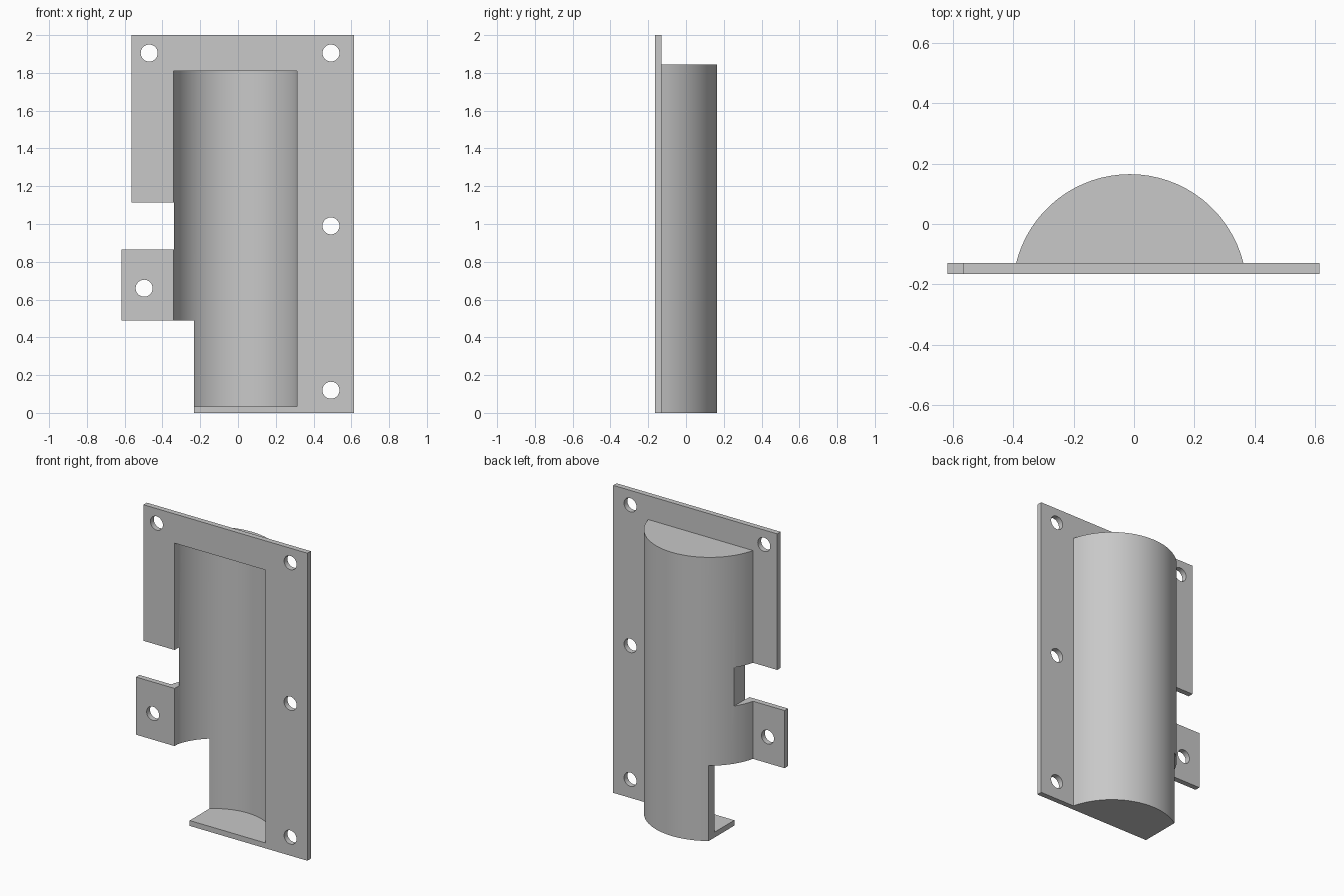
import bpy
import bmesh
from math import sin, cos, atan2, pi

if "Cube" in bpy.data.objects:
    bpy.data.objects.remove(bpy.data.objects["Cube"], do_unlink=True)

FRONT, BACK = -0.165, -0.13      # flange faces
CX, CY = -0.014, -0.223          # axis of the half-round cover
OUTER_R, INNER_R = 0.388, 0.34
WALL = 0.035

grey = bpy.data.materials.new("plain grey")
grey.use_nodes = True
grey.diffuse_color = (0.58, 0.58, 0.58, 1)
grey.node_tree.nodes["Principled BSDF"].inputs["Base Color"].default_value = (0.58, 0.58, 0.58, 1)


def prism(name, points, direction):
    """Extrude a closed outline of 3D points along a direction."""
    bm = bmesh.new()
    face = bm.faces.new([bm.verts.new(p) for p in points])
    ext = bmesh.ops.extrude_face_region(bm, geom=[face])
    moved = [g for g in ext["geom"] if isinstance(g, bmesh.types.BMVert)]
    bmesh.ops.translate(bm, verts=moved, vec=direction)
    bmesh.ops.recalc_face_normals(bm, faces=bm.faces)
    mesh = bpy.data.meshes.new(name)
    bm.to_mesh(mesh)
    bm.free()
    mesh.materials.append(grey)
    obj = bpy.data.objects.new(name, mesh)
    bpy.context.collection.objects.link(obj)
    return obj


def box(name, x0, x1, y0, y1, z0, z1):
    outline = [(x0, y0, z0), (x1, y0, z0), (x1, y1, z0), (x0, y1, z0)]
    return prism(name, outline, (0, 0, z1 - z0))


def half_round(name, radius, base_y, z0, z1, steps=32):
    """Circular segment above the flange, with straight sides down to base_y."""
    start = atan2(BACK - CY, (radius ** 2 - (BACK - CY) ** 2) ** 0.5)
    angles = [start + (pi - 2 * start) * i / steps for i in range(steps + 1)]
    arc = [(CX + radius * cos(a), CY + radius * sin(a), z0) for a in angles]
    outline = [(arc[0][0], base_y, z0)] + arc + [(arc[-1][0], base_y, z0)]
    return prism(name, outline, (0, 0, z1 - z0))


def combine(target, other, operation):
    other.hide_render = True
    mod = target.modifiers.new(operation.lower(), 'BOOLEAN')
    mod.operation, mod.solver, mod.object = operation, 'EXACT', other
    bpy.context.view_layer.objects.active = target
    bpy.ops.object.modifier_apply(modifier=mod.name)
    bpy.data.objects.remove(other, do_unlink=True)


# Flange plate with the half-round cover on its back
cover = box("mounting_cover", -0.618, 0.615, FRONT, BACK, 0, 2)
combine(cover, half_round("shell", OUTER_R, -0.15, 0, 1.845), 'UNION')

# Hollow, open to the front, closed at both ends
combine(cover, half_round("cavity", INNER_R, -0.4, WALL, 1.845 - WALL), 'DIFFERENCE')

# Side cutouts: lower corner, notch above the tab, narrower upper flange
for name, right, z0, z1 in (("lower_cut", -0.232, -0.2, 0.49),
                            ("side_notch", -0.339, 0.865, 1.115),
                            ("upper_trim", -0.565, 1.0, 2.2)):
    combine(cover, box(name, -1, right, -0.5, 0.5, z0, z1), 'DIFFERENCE')

# Screw holes
for x, z in ((-0.47, 1.905), (0.492, 1.905), (0.492, 0.99), (0.492, 0.12), (-0.497, 0.66)):
    ring = [(x + 0.045 * cos(i * pi / 16), -0.3, z + 0.045 * sin(i * pi / 16)) for i in range(32)]
    combine(cover, prism("screw_hole", ring, (0, 0.3, 0)), 'DIFFERENCE')

# Smooth curved walls, crisp edges
bpy.ops.object.select_all(action='DESELECT')
cover.select_set(True)
bpy.context.view_layer.objects.active = cover
bpy.ops.object.shade_smooth_by_angle(angle=pi / 6)
